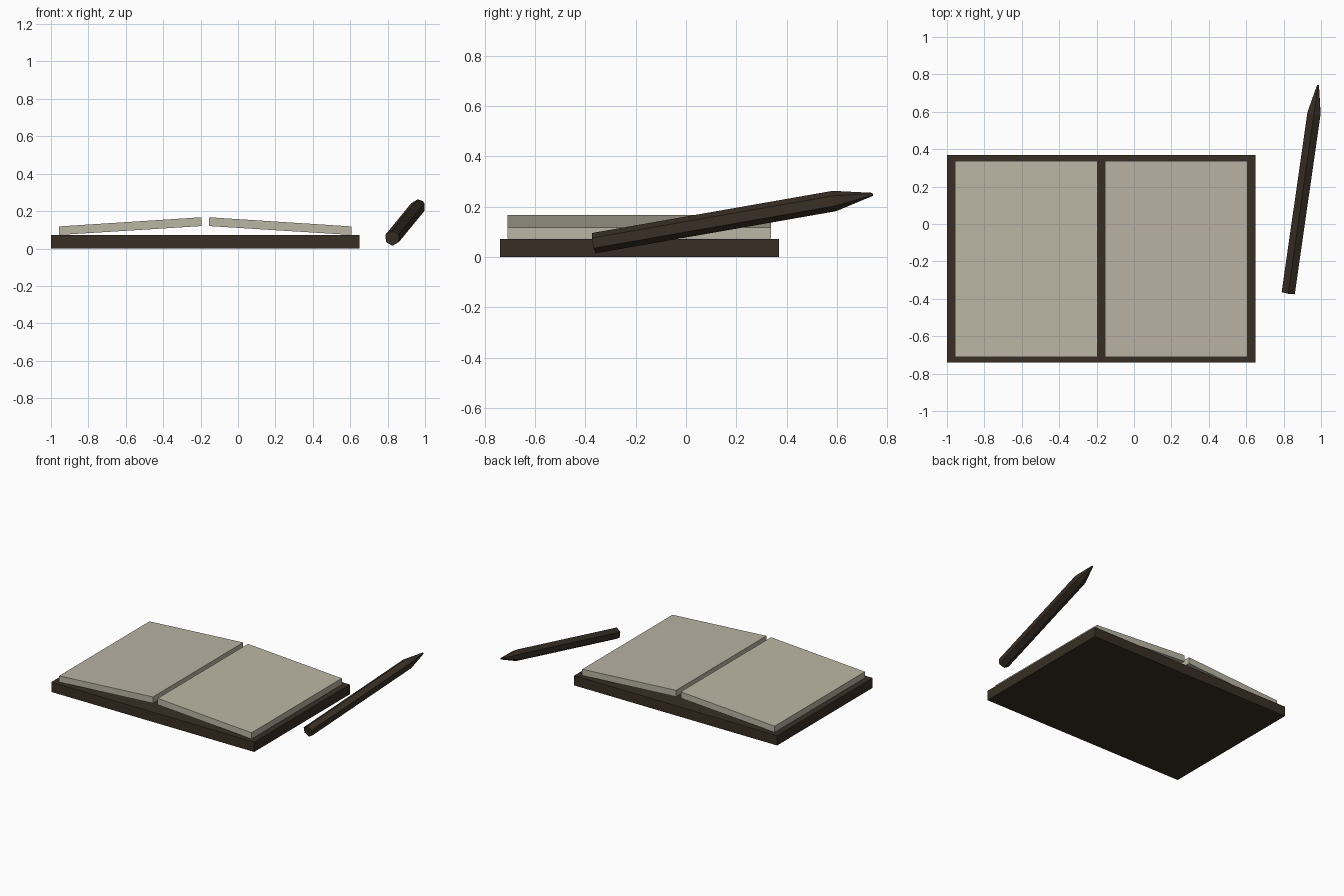
import bpy, bmesh, math
from mathutils import Vector

cube = bpy.data.objects.get("Cube")
if cube:
    bpy.data.objects.remove(cube, do_unlink=True)


def make_material(name, rgb):
    mat = bpy.data.materials.new(name)
    mat.use_nodes = True
    color = (*rgb, 1)
    mat.diffuse_color = color
    mat.node_tree.nodes["Principled BSDF"].inputs["Base Color"].default_value = color
    return mat


def loft(name, rings, mat):
    """Closed solid skinned between rings of equal length."""
    bm = bmesh.new()
    loops = [[bm.verts.new(p) for p in ring] for ring in rings]
    n = len(loops[0])
    for a, b in zip(loops, loops[1:]):
        for i in range(n):
            j = (i + 1) % n
            bm.faces.new((a[i], a[j], b[j], b[i]))
    bm.faces.new(loops[0])
    bm.faces.new(loops[-1])
    bmesh.ops.recalc_face_normals(bm, faces=bm.faces)
    mesh = bpy.data.meshes.new(name)
    bm.to_mesh(mesh)
    bm.free()
    mesh.materials.append(mat)
    obj = bpy.data.objects.new(name, mesh)
    bpy.context.collection.objects.link(obj)
    return obj


def prism(name, profile, y0, y1, mat):
    return loft(name, [[(x, y, z) for x, z in profile] for y in (y0, y1)], mat)


brown = make_material("dark brown", (0.040, 0.028, 0.018))
paper = make_material("aged paper", (0.49, 0.46, 0.37))

# Cover board
prism("cover", [(-1, 0), (0.65, 0), (0.65, 0.072), (-1, 0.072)], -0.74, 0.37, brown)

# Two page blocks rising towards the spine
spine = -0.175
for name, side in (("right_pages", -1), ("left_pages", 1)):
    inner, outer = spine + side * 0.019, spine + side * 0.782
    profile = [(outer, 0.0725), (inner, 0.12), (inner, 0.167), (outer, 0.118)]
    prism(name, profile, -0.71, 0.338, paper)

# Six-sided pencil, leaning upwards, with a tapered point
start, tip = Vector((0.825, -0.366, 0.055)), Vector((0.984, 0.742, 0.249))
axis = (tip - start).normalized()
across = axis.cross(Vector((0, 0, 1))).normalized()
up = across.cross(axis)
rings = []
for t, radius in ((0, 0.041), (0.863, 0.041), (1, 0.006)):
    center = start.lerp(tip, t)
    angles = [math.tau * i / 6 for i in range(6)]
    rings.append([center + radius * (math.sin(a) * across + math.cos(a) * up) for a in angles])
loft("pencil", rings, brown)
